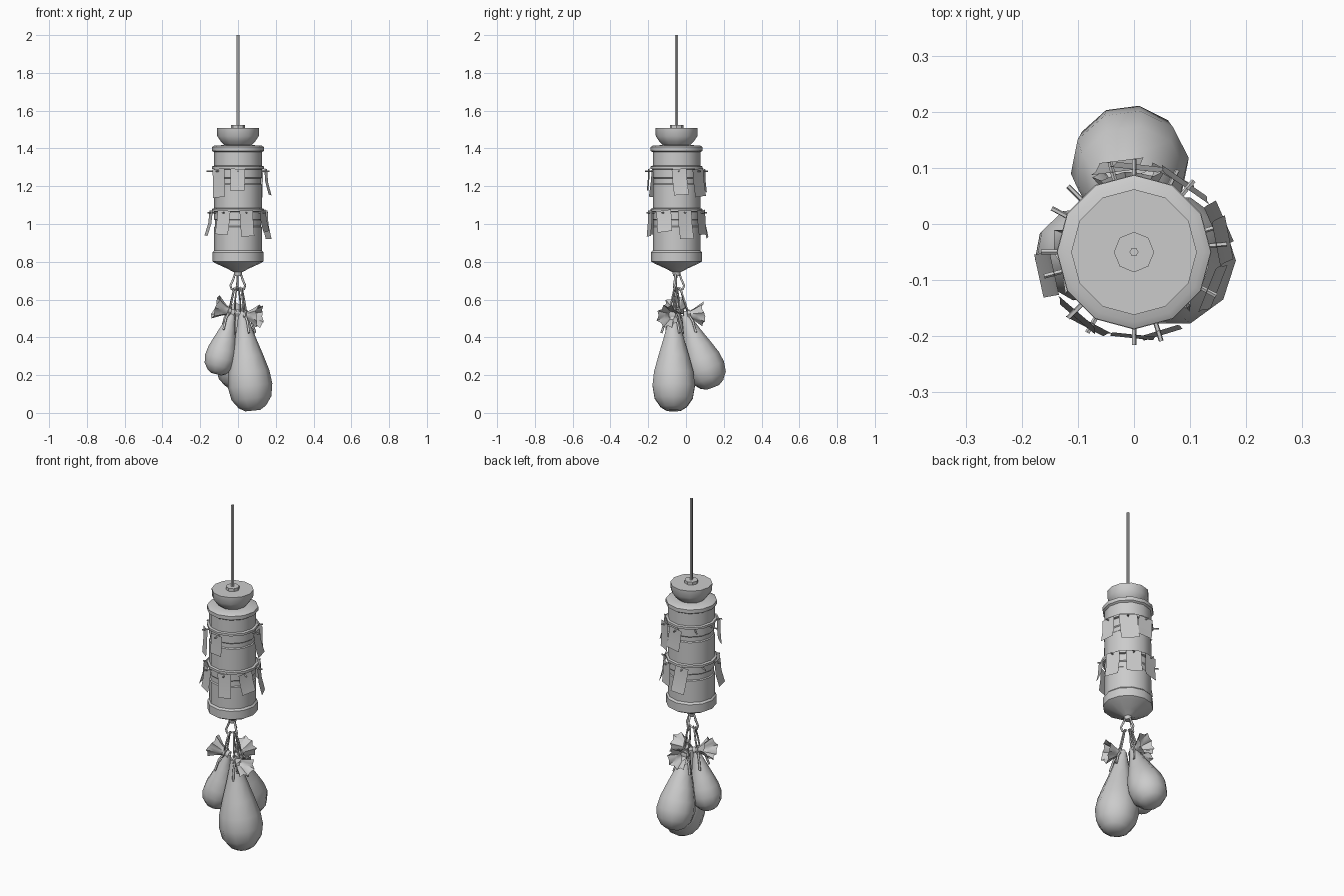
import bpy, math, random
from mathutils import Vector, Matrix

if "Cube" in bpy.data.objects:
    bpy.data.objects.remove(bpy.data.objects["Cube"])

random.seed(4)
C = Vector((0, -0.05, 0))          # vertical axis of the hanging cylinder


def finish(name, verts, faces, smooth=35):
    me = bpy.data.meshes.new(name)
    me.from_pydata([tuple(v) for v in verts], [], faces)
    me.update()
    ob = bpy.data.objects.new(name, me)
    bpy.context.collection.objects.link(ob)
    bpy.ops.object.select_all(action='DESELECT')
    ob.select_set(True)
    bpy.context.view_layer.objects.active = ob
    if smooth:
        bpy.ops.object.shade_smooth_by_angle(angle=math.radians(smooth))
    return ob


def lathe(name, prof, n, origin, axis=(0, 0, 1), ruffle=0, caps=True, smooth=35):
    """Revolve (radius, distance) pairs around an axis; ruffle makes pleats."""
    rot = Vector((0, 0, 1)).rotation_difference(Vector(axis).normalized())
    verts, faces = [], []
    for k, (r, h) in enumerate(prof):
        for i in range(n):
            a = 2 * math.pi * i / n
            rr = r * (1 + ruffle * k / (len(prof) - 1) * (-1) ** i)
            hh = h * (1 + 0.08 * math.sin(3 * a) * (ruffle > 0))
            verts.append(Vector(origin) + rot @ Vector((rr * math.cos(a), rr * math.sin(a), hh)))
    for k in range(len(prof) - 1):
        for i in range(n):
            j = (i + 1) % n
            faces.append((k * n + i, k * n + j, (k + 1) * n + j, (k + 1) * n + i))
    if caps:
        m = (len(prof) - 1) * n
        faces += [tuple(reversed(range(n))), tuple(range(m, m + n))]
    return finish(name, verts, faces, smooth)


def cord(name, pts, r, cyclic=False):
    cu = bpy.data.curves.new(name, 'CURVE')
    cu.dimensions = '3D'
    cu.bevel_depth, cu.bevel_resolution, cu.use_fill_caps = r, 1, True
    sp = cu.splines.new('POLY')
    sp.points.add(len(pts) - 1)
    for p, q in zip(sp.points, pts):
        p.co = (*q, 1)
    sp.use_cyclic_u = cyclic
    ob = bpy.data.objects.new(name, cu)
    bpy.context.collection.objects.link(ob)
    return ob


# Main cylinder: tip, lower rim, body with two grooves, collar and top cap
lathe("cylinder_body", [
    (.018, .725), (.022, .745), (.06, .765), (.115, .79), (.135, .802), (.135, .85), (.126, .86),
    (.126, .985), (.121, .99), (.121, 1.02), (.126, 1.025),
    (.126, 1.21), (.121, 1.215), (.121, 1.24), (.126, 1.245),
    (.126, 1.38), (.137, 1.387), (.137, 1.408), (.125, 1.415), (.072, 1.418), (.09, 1.435),
    (.11, 1.465), (.112, 1.507)], 12, C)
for i, z in enumerate((1.07, 1.295)):
    lathe(f"strap_{i}", [(.124, z - .006), (.138, z - .003), (.138, z + .01), (.124, z + .014)], 12, C)
lathe("rod_collar", [(.036, 1.503), (.036, 1.524)], 8, C)
lathe("hanging_rod", [(.008, 1.51), (.008, 2.0)], 6, C)


# Pegs around both straps, most carrying a loose paper sheet
def peg_and_sheet(i, deg, z, sheet):
    a = math.radians(deg)
    rad = Vector((math.cos(a), math.sin(a), 0))
    lathe(f"peg_{i}", [(.0045, .12), (.0045, .166)], 5, C + Vector((0, 0, z)), rad)
    if not sheet:
        return
    w, h = random.uniform(.07, .1), random.uniform(.11, .155)
    roll, yaw = random.uniform(-.14, .14), random.uniform(-.15, .15)
    flare = random.uniform(.005, .028)
    rot = Matrix.Rotation(a + yaw, 3, 'Z') @ Matrix.Rotation(roll, 3, 'X')
    verts = []
    for t in (0, .5, 1):
        for s in (-.5, .5):
            verts.append(C + rad * .147 + Vector((0, 0, z + .012))
                         + rot @ Vector((flare * t * t, s * w, -h * t)))
    finish(f"paper_sheet_{i}", verts, [(0, 1, 3, 2), (2, 3, 5, 4)])


bare_pegs = {180, 135, 152}
for i, d in enumerate((-90, -135, 180, 135, 90, 50, 5)):
    peg_and_sheet(i, d, 1.28, d not in bare_pegs)
for i, d in enumerate((-73, -28, 17, 62, 105, 152, -165, -120)):
    peg_and_sheet(i + 10, d, 1.06, d not in bare_pegs)

# Tied sacks: neck point, bottom point, largest radius, ruffle direction
BAG = [(.2, 0), (.3, .1), (.48, .25), (.72, .43), (.93, .6), (1, .74), (.9, .87), (.62, .96), (.34, 1)]
sacks = [((.025, -.065, .52), (.078, -.065, .012), .118, (1, -.35, -.1)),
         ((-.03, -.05, .53), (-.115, -.055, .205), .084, (-1, -.1, .35)),
         ((0, -.005, .52), (-.01, .142, .135), .106, (-.1, 1, .05))]
for i, (neck, bottom, R, out) in enumerate(sacks):
    neck, bottom, out = Vector(neck), Vector(bottom), Vector(out).normalized()
    d = bottom - neck
    lathe(f"sack_{i}", [(R * r, t * d.length) for r, t in BAG], 10, neck, d, smooth=60)
    # Gathered neck and pleated mouth
    lathe(f"sack_mouth_{i}", [(.02, -.01), (.018, .025), (.034, .055), (.058, .095)], 16,
          neck, out, ruffle=.13, caps=False, smooth=50)
    lathe(f"neck_tie_{i}", [(.015, .008), (.027, .012), (.027, .024), (.015, .028)], 8, neck, out)
    # Metal hook, rope loop and loose rope ends
    flat = Vector((out.x, out.y, 0)).normalized()
    side = Vector((-flat.y, flat.x, 0))

    def P(r, z, s=0):
        return C + flat * r + side * s + Vector((0, 0, z))
    cord(f"hook_{i}", [P(0, .735), P(.018, .73), P(.026, .705), P(.04, .675), P(.034, .655),
                       P(.018, .65), P(.008, .665)], .006)
    top = P(.02, .66)
    tie = neck + out * .018
    mid = (top + tie) / 2
    cord(f"rope_loop_{i}", [top + side * .006, mid + side * .014, tie + side * .014,
                            tie - side * .014, mid - side * .014, top - side * .006], .005, True)
    for s in (-1, 1):
        cord(f"rope_end_{i}_{s}", [tie + side * s * .012, tie + side * s * .034 + flat * .02 + Vector((0, 0, -.035)),
                                   tie + side * s * .05 + flat * .035 + Vector((0, 0, -.095))], .006)
